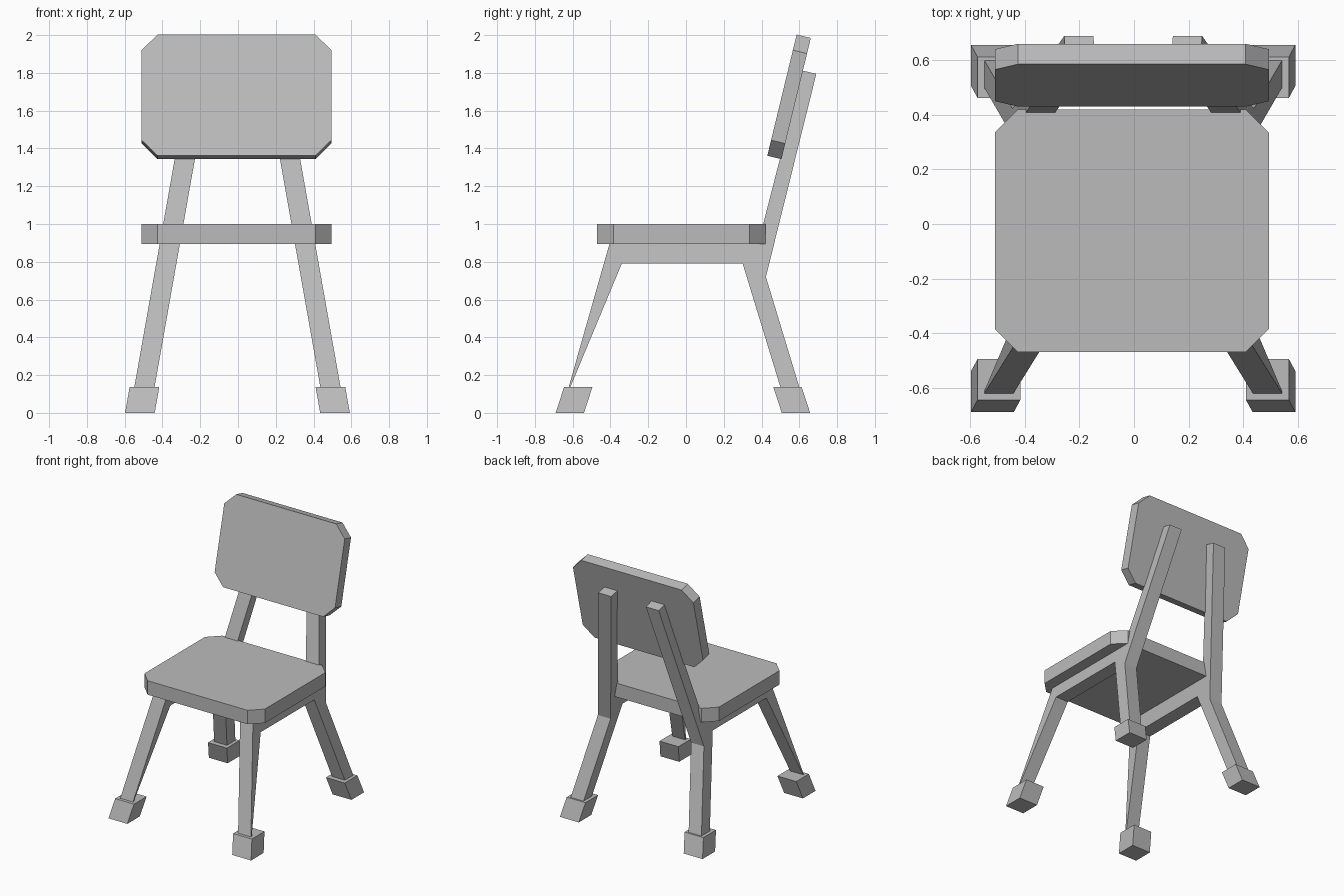
import bpy
import math
from mathutils import Vector, Matrix

cube = bpy.data.objects.get("Cube")
if cube:
    bpy.data.objects.remove(cube, do_unlink=True)

GREY = (0.5, 0.5, 0.5, 1.0)
grey = bpy.data.materials.new("plain grey")
grey.use_nodes = True
grey.diffuse_color = GREY
grey.node_tree.nodes["Principled BSDF"].inputs["Base Color"].default_value = GREY

SPLAY = 0.177      # sideways lean of the legs per unit of height
MID = -0.003       # centre line of the leg frames


def prism(name, outline, depth, matrix):
    """Extrude a 2D outline by the depth vector and place it with the matrix."""
    n = len(outline)
    low = [Vector(p) for p in outline]
    verts = [matrix @ p for p in low] + [matrix @ (p + Vector(depth)) for p in low]
    faces = [tuple(reversed(range(n))), tuple(range(n, 2 * n))]
    faces += [(i, (i + 1) % n, (i + 1) % n + n, i + n) for i in range(n)]
    mesh = bpy.data.meshes.new(name)
    mesh.from_pydata(verts, [], faces)
    mesh.materials.append(grey)
    obj = bpy.data.objects.new(name, mesh)
    bpy.context.collection.objects.link(obj)
    # Consistent outward normals, also for mirrored pieces
    import bmesh
    bm = bmesh.new()
    bm.from_mesh(mesh)
    bmesh.ops.recalc_face_normals(bm, faces=bm.faces)
    bm.to_mesh(mesh)
    bm.free()
    return obj


def cut_corner_panel(name, width, length, thickness, cut, matrix):
    """Flat board with four clipped corners."""
    w, h = width / 2, length / 2
    outline = [(-w + cut, -h, 0), (w - cut, -h, 0), (w, -h + cut, 0), (w, h - cut, 0),
               (w - cut, h, 0), (-w + cut, h, 0), (-w, h - cut, 0), (-w, -h + cut, 0)]
    return prism(name, outline, (0, 0, thickness), matrix)


# Seat board
cut_corner_panel("seat", 1.005, 0.89, 0.105, 0.085,
                 Matrix.Translation((-0.008, -0.025, 0.895)))

# Tilted backrest board; its thickness grows towards the front
tilt = math.atan2(0.64, 0.155)
cut_corner_panel("backrest", 1.005, 0.66, 0.077, 0.085,
                 Matrix.Translation((-0.008, 0.583, 1.664)) @ Matrix.Rotation(tilt, 4, "X"))

# Side frame outline (y, z): front leg, rail, back post and rear leg in one piece
frame = [(-0.64, 0.07), (-0.405, 0.896), (0.382, 0.896), (0.617, 1.812),
         (0.69, 1.795), (0.423, 0.72), (0.62, 0.07), (0.52, 0.07),
         (0.30, 0.79), (-0.34, 0.79)]

for side, label in ((1, "left"), (-1, "right")):
    # Lean the frame inwards with height, and mirror it for the other side
    lean = Matrix(((side, 0, -side * SPLAY, MID), (0, 1, 0, 0), (0, 0, 1, 0), (0, 0, 0, 1)))
    prism(label + "_side_frame", [(0.57, y, z) for y, z in frame], (-0.107, 0, 0), lean)

    # Leaning block feet
    for place, y0, y1, rake in (("front", -0.69, -0.54, 0.045), ("rear", 0.507, 0.657, -0.045)):
        foot = [(0.595, y0, 0), (0.595, y1, 0), (0.595, y1 + rake, 0.138), (0.595, y0 + rake, 0.138)]
        prism(label + "_" + place + "_foot", foot, (-0.157, 0, 0), lean)
